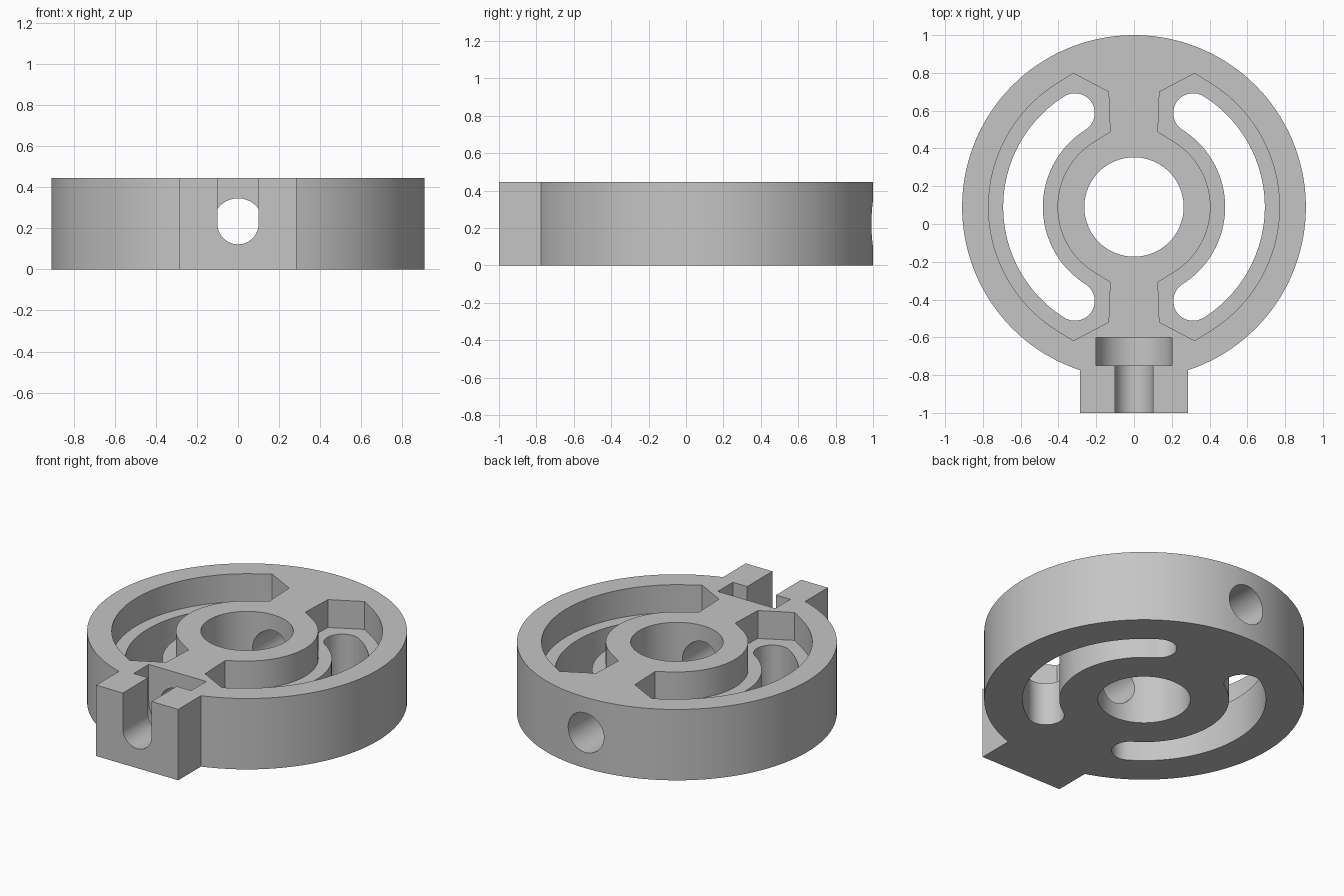
import bpy, bmesh
from math import sin, cos, radians, asin, degrees, sqrt

H = 0.445            # plate thickness
MID = H / 2          # height of the cross bore axis
CY = 0.09            # ring centre in y
R = 0.91             # ring radius
SLOT_R, SLOT_END = 0.5875, 57.8   # slot centreline radius, end angle

old = bpy.data.objects.get("Cube")
if old:
    bpy.data.objects.remove(old, do_unlink=True)

grey = bpy.data.materials.new("plain grey")
grey.use_nodes = True
colour = (0.56, 0.56, 0.56, 1)
grey.diffuse_color = colour
grey.node_tree.nodes["Principled BSDF"].inputs["Base Color"].default_value = colour


def arc(cx, cy, r, a0, a1, n):
    return [(cx + r * cos(radians(a0 + (a1 - a0) * i / n)),
             cy + r * sin(radians(a0 + (a1 - a0) * i / n))) for i in range(n + 1)]


def circle(cx, cy, r, n=96):
    return arc(cx, cy, r, 0, 360, n)[:-1]


def prism(name, pts, lo, hi, along="z"):
    """Extrude a flat outline along z, or an x-z outline along y."""
    bm = bmesh.new()
    place = (lambda a, b, t: (a, b, t)) if along == "z" else (lambda a, b, t: (a, t, b))
    low = [bm.verts.new(place(a, b, lo)) for a, b in pts]
    top = [bm.verts.new(place(a, b, hi)) for a, b in pts]
    bm.faces.new(low)
    bm.faces.new(top)
    for i in range(len(pts)):
        j = (i + 1) % len(pts)
        bm.faces.new((low[i], low[j], top[j], top[i]))
    bmesh.ops.recalc_face_normals(bm, faces=bm.faces)
    mesh = bpy.data.meshes.new(name)
    bm.to_mesh(mesh)
    bm.free()
    mesh.materials.append(grey)
    obj = bpy.data.objects.new(name, mesh)
    bpy.context.collection.objects.link(obj)
    return obj


def cut(body, cutter):
    cutter.hide_render = True
    mod = body.modifiers.new(cutter.name, "BOOLEAN")
    mod.operation = "DIFFERENCE"
    mod.solver = "EXACT"
    mod.object = cutter
    bpy.context.view_layer.objects.active = body
    bpy.ops.object.modifier_apply(modifier=mod.name)
    bpy.data.objects.remove(cutter, do_unlink=True)


def u_shape(r):
    """Round-bottomed channel open at the top."""
    return arc(0, MID, r, 180, 360, 40) + [(r, H + 0.1), (-r, H + 0.1)]


def band_outline(side, half, end_points):
    """Curved band between two radii, with shaped ends, mirrored by side."""
    e = SLOT_END
    cap = end_points(half)
    low_cap = [(x, -y) for x, y in reversed(cap)]
    pts = (arc(0, 0, SLOT_R + half, -e, e, 64) + cap
           + arc(0, 0, SLOT_R - half, e, -e, 64) + low_cap)
    return [(side * x, y + CY) for x, y in pts]


END = (SLOT_R * cos(radians(SLOT_END)), SLOT_R * sin(radians(SLOT_END)))


def round_end(half):
    return arc(*END, half, SLOT_END, SLOT_END + 180, 32)[1:-1]


def hex_end(half):
    r = half * 2 / sqrt(3)
    return arc(*END, r, SLOT_END + 30, SLOT_END + 150, 2)


# Ring plate with the square clamp block at the front
BLOCK = 0.285
gap = degrees(asin(BLOCK / R))
outline = arc(0, CY, R, -90 + gap, 270 - gap, 160) + [(-BLOCK, -1), (BLOCK, -1)]
body = prism("slotted_ring_plate", outline, 0, H)

# Central bore
cut(body, prism("centre_bore", circle(0, CY, 0.263), -0.1, H + 0.1))

# Stepped curved slots on both sides
for side, label in ((1, "left"), (-1, "right")):
    cut(body, prism(label + "_recess", band_outline(side, 0.1825, hex_end), H - 0.175, H + 0.1))
    cut(body, prism(label + "_slot", band_outline(side, 0.105, round_end), -0.1, H + 0.1))

# Cross bore, screw head pocket and open screw channel
cut(body, prism("cross_bore", circle(0, MID, 0.124, 64), -0.68, 1.2, "y"))
cut(body, prism("head_pocket", u_shape(0.2), -0.75, -0.6, "y"))
cut(body, prism("screw_channel", u_shape(0.1), -1.1, -0.7, "y"))

# Smooth curved walls, crisp edges
bpy.ops.object.select_all(action="DESELECT")
body.select_set(True)
bpy.context.view_layer.objects.active = body
bpy.ops.object.shade_smooth_by_angle(angle=radians(25))
